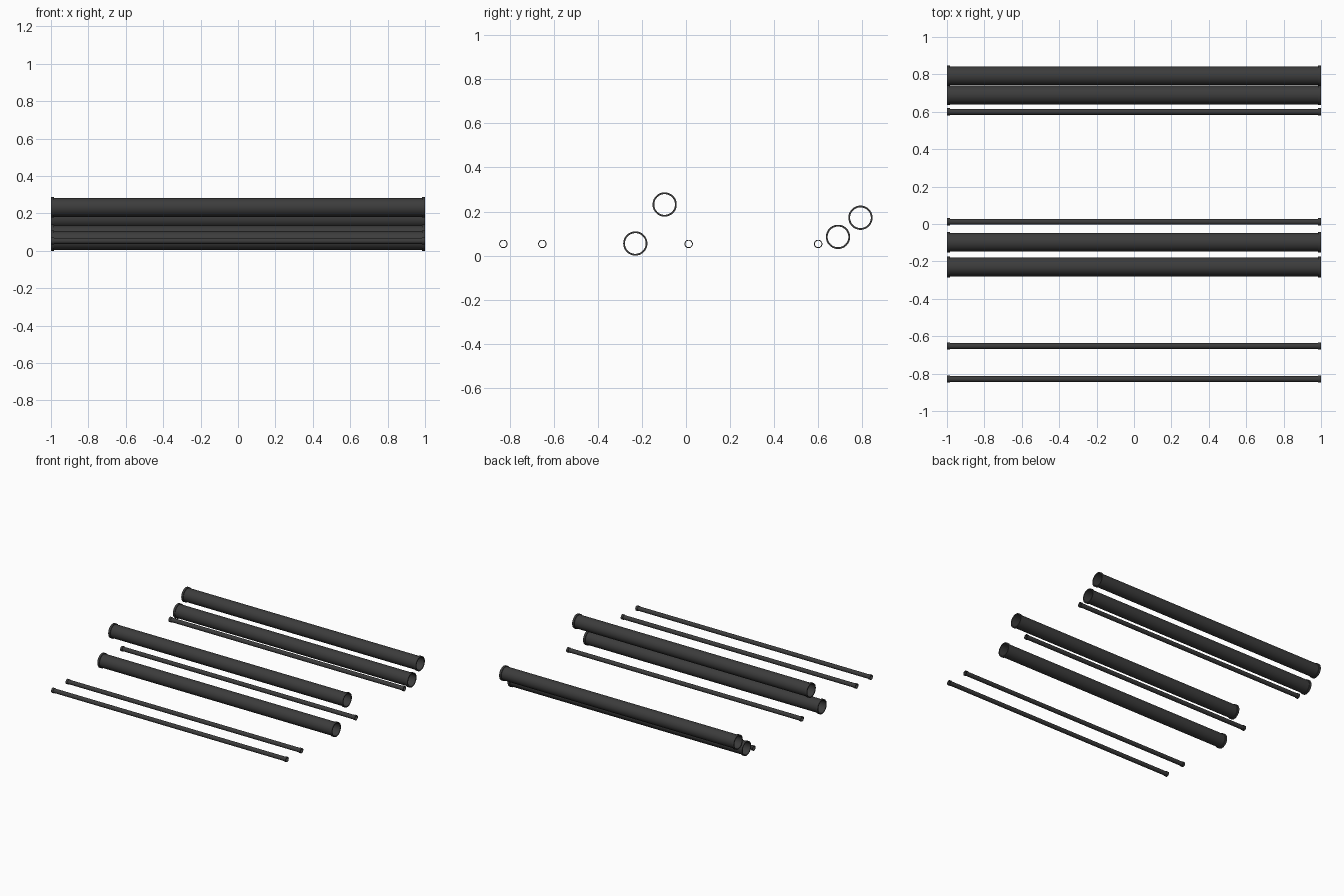
import bpy, bmesh, math

if "Cube" in bpy.data.objects:
    bpy.data.objects.remove(bpy.data.objects["Cube"])

mat = bpy.data.materials.new("dark_plastic")
mat.diffuse_color = (0.045, 0.045, 0.045, 1)
mat.use_nodes = True
mat.node_tree.nodes["Principled BSDF"].inputs["Base Color"].default_value = mat.diffuse_color


def pipe(name, y, z, body, flange, inner, sides):
    """Hollow pipe along x with a raised collar at each end."""
    collar = 0.984
    # closed wall section as (x, radius), revolved about the pipe axis
    profile = [(-1, inner), (-1, flange), (-collar, flange), (-collar, body),
               (collar, body), (collar, flange), (1, flange), (1, inner)]
    bm = bmesh.new()
    rings = []
    for i in range(sides):
        a = 2 * math.pi * i / sides
        rings.append([bm.verts.new((x, y + r * math.cos(a), z + r * math.sin(a)))
                      for x, r in profile])
    n = len(profile)
    for i in range(sides):
        r0, r1 = rings[i], rings[(i + 1) % sides]
        for j in range(n):
            k = (j + 1) % n
            bm.faces.new((r0[j], r0[k], r1[k], r1[j]))
    bmesh.ops.recalc_face_normals(bm, faces=bm.faces)
    me = bpy.data.meshes.new(name)
    bm.to_mesh(me)
    bm.free()
    me.materials.append(mat)
    ob = bpy.data.objects.new(name, me)
    bpy.context.collection.objects.link(ob)
    bpy.ops.object.select_all(action='DESELECT')
    ob.select_set(True)
    bpy.context.view_layer.objects.active = ob
    bpy.ops.object.shade_smooth_by_angle(angle=math.radians(35))


# wide pipes, two of them raised
for i, (y, z) in enumerate([(-0.23, 0.055), (-0.097, 0.232), (0.69, 0.085), (0.792, 0.172)]):
    pipe(f"wide_pipe_{i + 1}", y, z, 0.05, 0.055, 0.047, 48)

# thin pipes
for i, y in enumerate([-0.829, -0.652, 0.012, 0.6]):
    pipe(f"thin_pipe_{i + 1}", y, 0.053, 0.016, 0.019, 0.015, 32)
